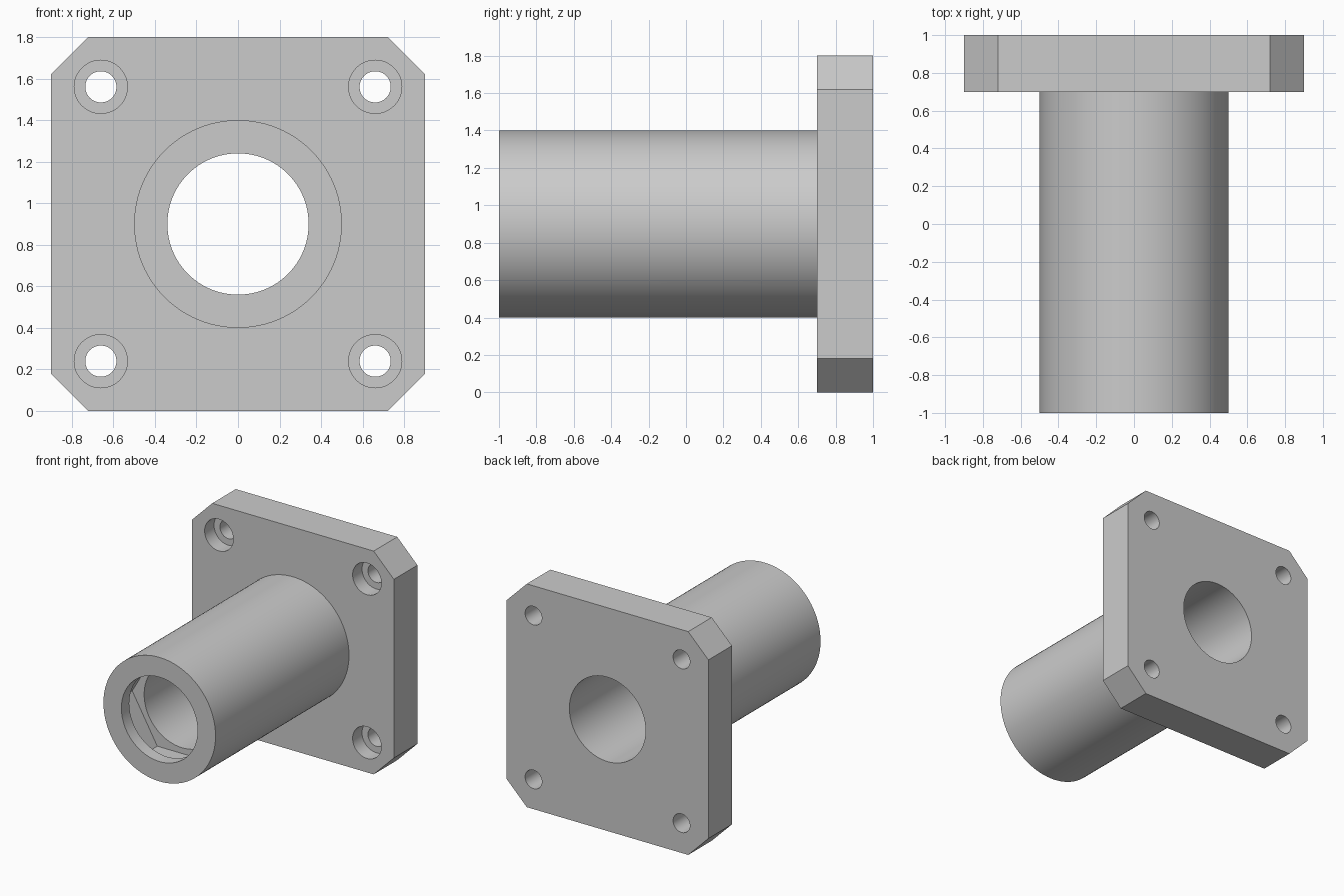
import bpy, bmesh, math
from mathutils import Matrix

cube = bpy.data.objects.get("Cube")
if cube:
    bpy.data.objects.remove(cube, do_unlink=True)

MID = 0.9  # height of the bore axis

metal = bpy.data.materials.new("grey metal")
metal.use_nodes = True
grey = (0.6, 0.6, 0.6, 1)
metal.diffuse_color = grey
bsdf = next(n for n in metal.node_tree.nodes if n.type == 'BSDF_PRINCIPLED')
bsdf.inputs["Base Color"].default_value = grey


def prism(name, outline, y0, y1):
    """Extrude an (x, z) outline from y0 to y1."""
    bm = bmesh.new()
    face = bm.faces.new([bm.verts.new((x, y0, z)) for x, z in outline])
    new = bmesh.ops.extrude_face_region(bm, geom=[face])["geom"]
    moved = [v for v in new if isinstance(v, bmesh.types.BMVert)]
    bmesh.ops.translate(bm, verts=moved, vec=(0, y1 - y0, 0))
    bmesh.ops.recalc_face_normals(bm, faces=bm.faces)
    mesh = bpy.data.meshes.new(name)
    bm.to_mesh(mesh)
    bm.free()
    mesh.materials.append(metal)
    obj = bpy.data.objects.new(name, mesh)
    bpy.context.collection.objects.link(obj)
    return obj


def ring(radius, sides, x=0, z=MID):
    return [(x + radius * math.cos(math.tau * i / sides),
             z + radius * math.sin(math.tau * i / sides)) for i in range(sides)]


def boolean(target, other, operation):
    mod = target.modifiers.new(other.name, 'BOOLEAN')
    mod.operation, mod.solver, mod.object = operation, 'EXACT', other
    bpy.context.view_layer.objects.active = target
    bpy.ops.object.modifier_apply(modifier=mod.name)
    bpy.data.objects.remove(other, do_unlink=True)


# Square flange with chamfered corners
corners = [(0.9, 0.72), (0.72, 0.9), (-0.72, 0.9), (-0.9, 0.72),
           (-0.9, -0.72), (-0.72, -0.9), (0.72, -0.9), (0.9, -0.72)]
body = prism("flanged_sleeve", [(x, MID + z) for x, z in corners], 0.7, 1)

# Tube joined to the flange
boolean(body, prism("tube", ring(0.5, 96), -1, 0.8), 'UNION')

# Through bore and the hexagonal nut pocket behind its front lip
boolean(body, prism("bore", ring(0.34, 96), -1.2, 1.2), 'DIFFERENCE')
boolean(body, prism("nut_pocket", ring(0.446, 6), -0.9, -0.71), 'DIFFERENCE')

# Counterbored screw holes
for sx in (-1, 1):
    for sz in (-1, 1):
        x, z = 0.66 * sx, MID + 0.66 * sz
        boolean(body, prism("screw_hole", ring(0.075, 48, x, z), 0.5, 1.2), 'DIFFERENCE')
        boolean(body, prism("counterbore", ring(0.128, 48, x, z), 0.5, 0.82), 'DIFFERENCE')

bpy.ops.object.select_all(action='DESELECT')
body.select_set(True)
bpy.context.view_layer.objects.active = body
bpy.ops.object.shade_smooth_by_angle(angle=math.radians(30))
